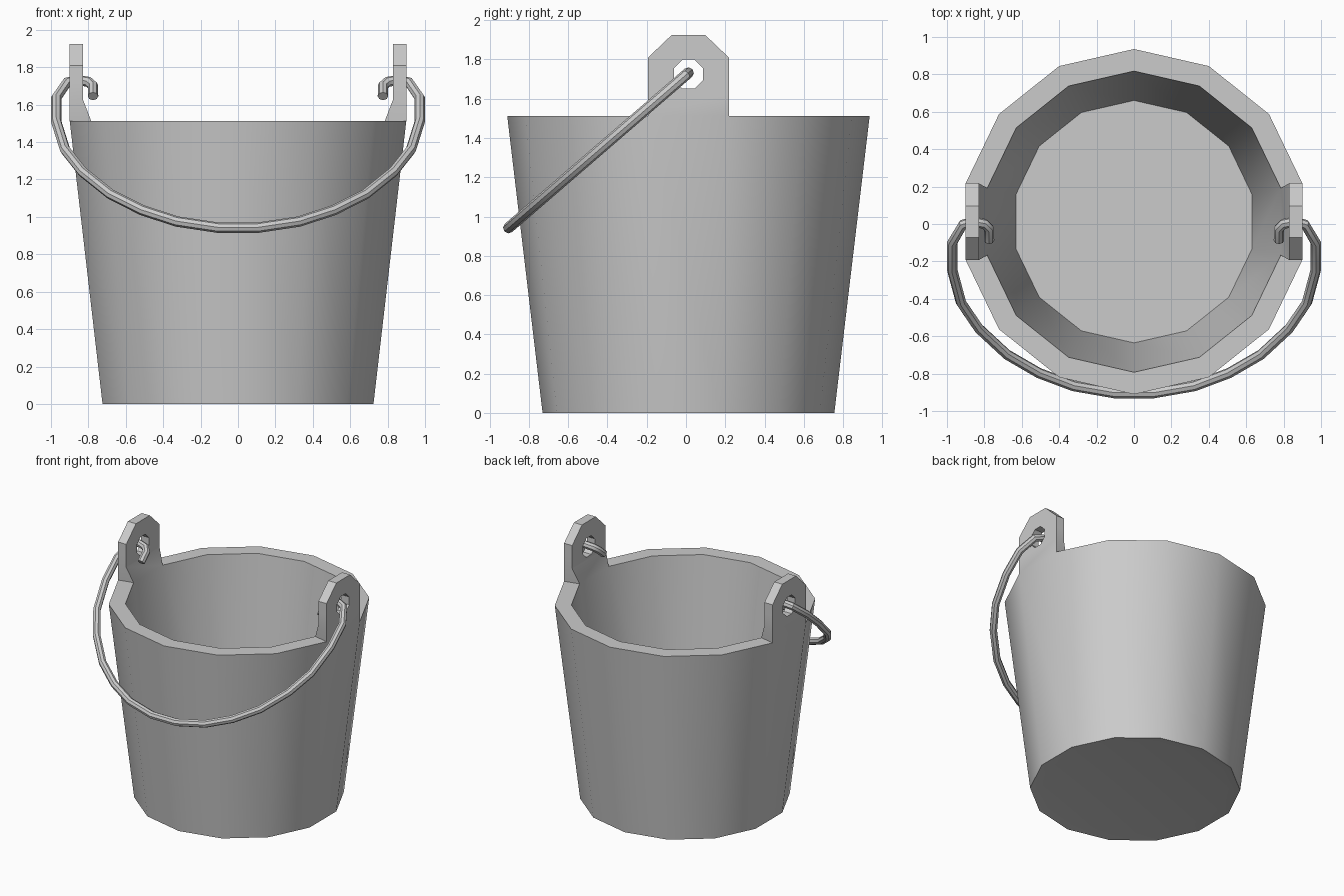
import bpy, bmesh, math

cube = bpy.data.objects.get("Cube")
if cube:
    bpy.data.objects.remove(cube, do_unlink=True)

SIDES, CENTRE_Y, RIM_Z = 14, 0.0125, 1.513
LUG_FACETS = (3, 10)      # rim facets that carry the lugs (+x and -x)


def material(name, rgb):
    m = bpy.data.materials.new(name)
    m.use_nodes = True
    m.diffuse_color = (*rgb, 1)
    m.node_tree.nodes["Principled BSDF"].inputs["Base Color"].default_value = (*rgb, 1)
    return m


grey = material("plain grey", (0.6, 0.6, 0.6))


def smooth(obj, degrees):
    bpy.ops.object.select_all(action='DESELECT')
    obj.select_set(True)
    bpy.context.view_layer.objects.active = obj
    bpy.ops.object.shade_smooth_by_angle(angle=math.radians(degrees))


def ring(bm, radius, z):
    step = math.tau / SIDES
    return [bm.verts.new((radius * math.sin(k * step),
                          CENTRE_Y + radius * math.cos(k * step), z))
            for k in range(SIDES)]


def bridge(bm, a, b, skip=()):
    n = len(a)
    for k in range(n):
        if k not in skip:
            j = (k + 1) % n
            bm.faces.new((a[k], a[j], b[j], b[k]))


def add_lug(bm, side, rim_outer, rim_inner):
    """Chamfered plate with an eight-sided eye, flared onto the rim."""
    half = [(0.2055, 1.63), (0.2055, 1.725), (0.2055, 1.81), (0.085, 1.925)]
    outline = half + [(-y, z) for y, z in reversed(half)]
    # eye points matched to the outline, starting at the lower corner
    eye = [(0.08 * math.cos(a), 1.725 + 0.08 * math.sin(a))
           for a in (math.radians(-67.5 + 45 * k) for k in range(8))]

    def loop(points, x):
        return [bm.verts.new((side * x, CENTRE_Y + y, z)) for y, z in points]

    out_edge, out_eye = loop(outline, 0.90), loop(eye, 0.90)
    in_edge, in_eye = loop(outline, 0.83), loop(eye, 0.83)
    bridge(bm, out_edge, out_eye)
    bridge(bm, in_edge, in_eye)
    bridge(bm, out_eye, in_eye)
    bridge(bm, out_edge, in_edge, skip=(7,))
    # flared foot joining the rim
    top = [out_edge[0], out_edge[7], in_edge[7], in_edge[0]]
    foot = [rim_outer[0], rim_outer[1], rim_inner[1], rim_inner[0]]
    bridge(bm, top, foot)


# Bucket wall, floor, shallow base recess and lugs
bm = bmesh.new()
recess = ring(bm, 0.66, 0.012)
base = ring(bm, 0.743, 0)
outer = ring(bm, 0.923, RIM_Z)
inner = ring(bm, 0.805, RIM_Z)
floor = ring(bm, 0.648, 0.13)
bm.faces.new(recess)
bridge(bm, recess, base)
bridge(bm, base, outer)
bridge(bm, outer, inner, skip=LUG_FACETS)
bridge(bm, inner, floor)
bm.faces.new(floor)
for facet, side in zip(LUG_FACETS, (1, -1)):
    pair = [facet, facet + 1]
    pair.sort(key=lambda k: -outer[k].co.y)
    add_lug(bm, side, [outer[k] for k in pair], [inner[k] for k in pair])
bmesh.ops.recalc_face_normals(bm, faces=bm.faces)
mesh = bpy.data.meshes.new("bucket_body")
bm.to_mesh(mesh)
bm.free()
body = bpy.data.objects.new("bucket_body", mesh)
bpy.context.collection.objects.link(body)
mesh.materials.append(grey)
smooth(body, 30)

# Wire handle, hooked through both eyes and leaning to the front
half = [(0.775, 1.645), (0.775, 1.70), (0.80, 1.722), (0.86, 1.732), (0.915, 1.718),
        (0.972, 1.635), (0.972, 1.51), (0.925, 1.36), (0.83, 1.24), (0.68, 1.12),
        (0.51, 1.035), (0.325, 0.975), (0.105, 0.942)]
path = half + [(-x, z) for x, z in reversed(half)]
curve = bpy.data.curves.new("handle", 'CURVE')
curve.dimensions = '3D'
curve.bevel_depth = 0.028
curve.bevel_resolution = 2
curve.use_fill_caps = True
spline = curve.splines.new('POLY')
spline.points.add(len(path) - 1)
for point, (x, z) in zip(spline.points, path):
    point.co = (x, 0.01 - (1.73 - z) * 1.16, z, 1)
curve.materials.append(grey)
handle = bpy.data.objects.new("handle", curve)
bpy.context.collection.objects.link(handle)
bpy.ops.object.select_all(action='DESELECT')
handle.select_set(True)
bpy.context.view_layer.objects.active = handle
bpy.ops.object.convert(target='MESH')
smooth(bpy.context.object, 40)
